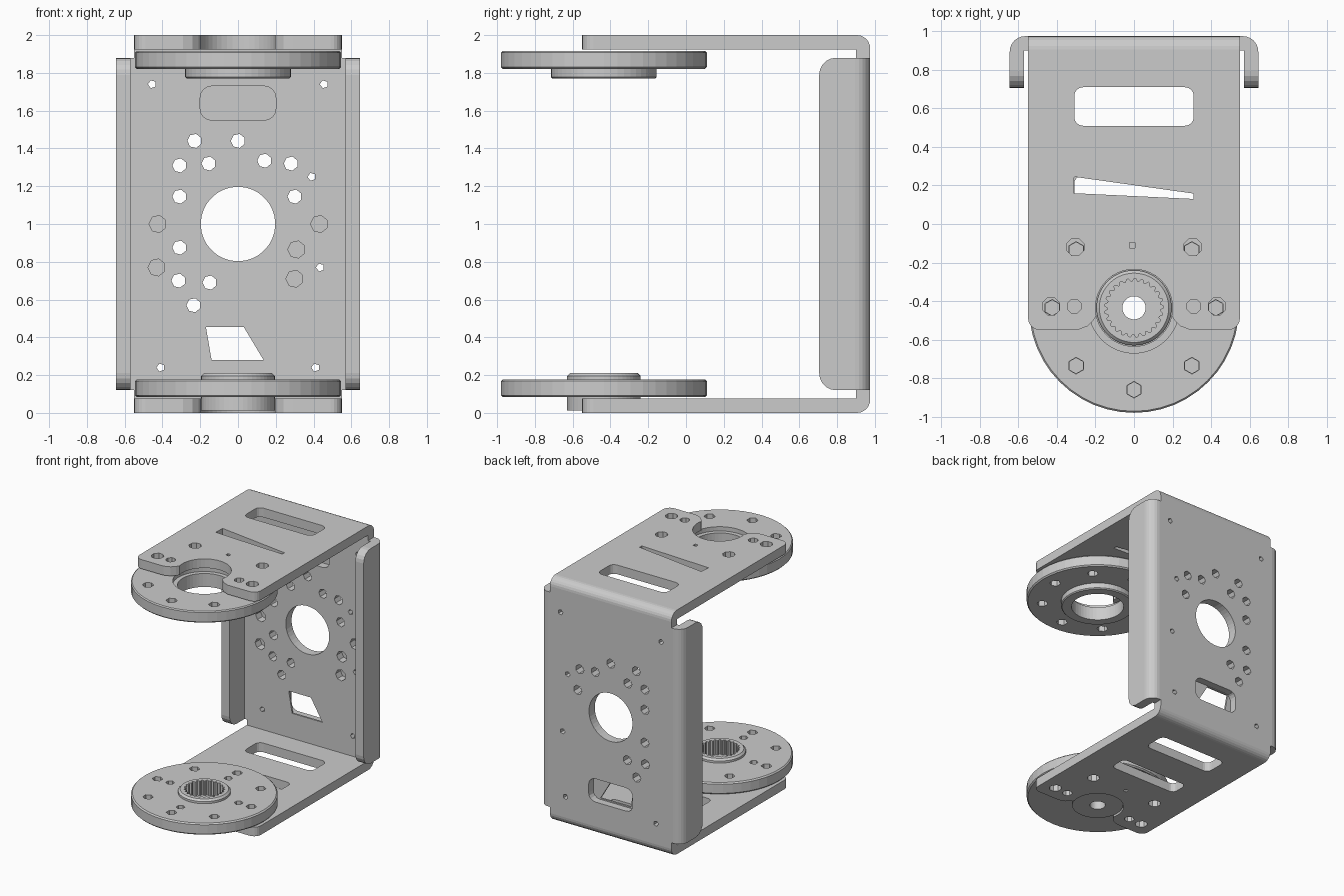
import bpy, bmesh
from math import sin, cos, radians, pi

if "Cube" in bpy.data.objects:
    bpy.data.objects.remove(bpy.data.objects["Cube"])

CY = -0.435  # y of the pivot axis


def finish(name, bm):
    bmesh.ops.recalc_face_normals(bm, faces=bm.faces)
    me = bpy.data.meshes.new(name)
    bm.to_mesh(me)
    bm.free()
    ob = bpy.data.objects.new(name, me)
    bpy.context.collection.objects.link(ob)
    return ob


def arc(cx, cy, r, a0, a1, n=6):
    return [(cx + r * cos(radians(a0 + (a1 - a0) * i / n)),
             cy + r * sin(radians(a0 + (a1 - a0) * i / n))) for i in range(n + 1)]


def circle(cx, cy, r, n=8):
    return [(cx + r * cos(2 * pi * (i + .5) / n), cy + r * sin(2 * pi * (i + .5) / n)) for i in range(n)]


def slot(x0, x1, y0, y1, r, n=4):
    return (arc(x1 - r, y0 + r, r, -90, 0, n) + arc(x1 - r, y1 - r, r, 0, 90, n) +
            arc(x0 + r, y1 - r, r, 90, 180, n) + arc(x0 + r, y0 + r, r, 180, 270, n))


def prism(name, pts, axis, a, b):
    """Extrude a 2D outline along one axis from a to b."""
    bm = bmesh.new()
    place = {'x': lambda p, d: (d, p[0], p[1]), 'y': lambda p, d: (p[0], d, p[1]),
             'z': lambda p, d: (p[0], p[1], d)}[axis]
    lo = [bm.verts.new(place(p, a)) for p in pts]
    hi = [bm.verts.new(place(p, b)) for p in pts]
    bm.faces.new(lo)
    bm.faces.new(hi)
    for i in range(len(pts)):
        j = (i + 1) % len(pts)
        bm.faces.new((lo[i], lo[j], hi[j], hi[i]))
    return finish(name, bm)


def lathe(name, prof, n=48):
    """Revolve a closed (radius, z) profile about the pivot axis."""
    bm = bmesh.new()
    rings = [[bm.verts.new((r * cos(2 * pi * i / n), CY + r * sin(2 * pi * i / n), z))
              for r, z in prof] for i in range(n)]
    m = len(prof)
    for i in range(n):
        p, q = rings[i], rings[(i + 1) % n]
        for k in range(m):
            bm.faces.new((p[k], q[k], q[(k + 1) % m], p[(k + 1) % m]))
    return finish(name, bm)


def round_edges(ob, axis, y, r):
    """Round the edges that run along an axis at a given y."""
    bm = bmesh.new()
    bm.from_mesh(ob.data)
    es = [e for e in bm.edges if all(abs(v.co.y - y) < 1e-4 for v in e.verts)
          and abs((e.verts[0].co - e.verts[1].co).normalized()[axis]) > .99]
    bmesh.ops.bevel(bm, geom=es, offset=r, offset_type='OFFSET', segments=5, profile=.5, affect='EDGES')
    bm.to_mesh(ob.data)
    bm.free()


def cut(ob, pts, axis, a, b):
    c = prism("cutter", pts, axis, a, b)
    c.hide_render = True
    m = ob.modifiers.new("cut", 'BOOLEAN')
    m.operation, m.solver, m.object = 'DIFFERENCE', 'EXACT', c
    bpy.context.view_layer.objects.active = ob
    bpy.ops.object.modifier_apply(modifier=m.name)
    bpy.data.objects.remove(c)


# U-shaped bracket: bottom arm, back plate and top arm
half = [(.9, .075), (-.55, .075), (-.55, 0)] + arc(.905, .07, .07, -90, 0)
bracket = prism("bracket", half + [(y, 2 - z) for y, z in reversed(half)], 'x', -.55, .55)
round_edges(bracket, 2, -.55, .06)

# hub notch, slots and screw holes in both arms
side = [(.29, -.7), (.29, -.549), (.24, -.53), (.21, -.5)]
notch = side + arc(0, CY, .2, -12, 192, 24) + [(-x, y) for x, y in reversed(side)]
for top in (False, True):
    a, b = (1.8, 2.1) if top else (-.1, .2)
    cut(bracket, notch, 'z', a, b)
    cut(bracket, slot(-.31, .31, .51, .71, .045), 'z', a, b)
    if top:  # tapered sliver slot
        cut(bracket, [(-.31, .245), (-.315, .16), (.31, .13), (.31, .158)], 'z', a, b)
    else:
        cut(bracket, slot(-.31, .31, .1, .25, .04), 'z', a, b)
    for s in (-1, 1):
        for x, y, r in ((.305, -.12, .048), (.43, CY + .008, .048), (.31, CY + .008, .038)):
            cut(bracket, circle(s * x, y, r), 'z', a, b)
    cut(bracket, circle(-.01, -.11, .02, 4), 'z', a, b)

# back plate: centre bore, through holes, shallow pockets
cut(bracket, circle(0, 1, .197, 40), 'y', .8, 1.1)
through = [(0, 1.44), (-.31, 1.31), (-.155, 1.32), (.14, 1.335), (.28, 1.32), (-.31, 1.145),
           (.3, 1.145), (-.31, .875), (-.315, .7), (-.15, .69), (-.235, .57), (-.23, 1.44)]
for x, z in through:
    cut(bracket, circle(x, z, .038, 7), 'y', .8, 1.1)
for x, z in ((.39, 1.25), (.435, .77), (-.455, 1.74), (.455, 1.74), (-.41, .24), (.41, .24)):
    cut(bracket, circle(x, z, .022, 5), 'y', .8, 1.1)
for x, z in ((-.425, 1), (.43, 1), (.31, .865), (.3, .71), (-.43, .77)):
    cut(bracket, circle(x, z, .046, 7), 'y', .8, .965)
cut(bracket, slot(-.2, .2, 1.55, 1.73, .06), 'y', .8, .965)
cut(bracket, [(-.17, .455), (.03, .455), (.135, .28), (-.14, .28)], 'y', .8, 1.1)
cut(bracket, slot(-.2, .2, .27, .46, .06), 'y', .915, 1.1)

# folded side flanges
for s, name in ((-1, "left_flange"), (1, "right_flange")):
    prof = ([(.55, .9), (.57, .9), (.57, .705), (.645, .705)] +
            arc(.565, .895, .08, 0, 90) + [(.55, .975)])
    fl = prism(name, [(s * x, y) for x, y in prof], 'z', .12, 1.88)
    round_edges(fl, 0, .705, .09)

# top bearing disc with stepped bore and ring underneath
top_disc = lathe("top_disc", [(.2, 1.77), (.272, 1.77), (.28, 1.778), (.28, 1.82), (.535, 1.82),
                              (.545, 1.83), (.545, 1.907), (.537, 1.915), (.235, 1.915),
                              (.235, 1.88), (.2, 1.88)])
# bottom splined horn
bottom_disc = lathe("bottom_disc", [(.06, .012), (.195, .012), (.195, .083), (.535, .083),
                                    (.545, .093), (.545, .168), (.535, .178), (.195, .178),
                                    (.195, .195), (.18, .21), (.06, .21)])
teeth = [((.152 if i % 4 < 2 else .137) * cos(2 * pi * i / 100),
          CY + (.152 if i % 4 < 2 else .137) * sin(2 * pi * i / 100)) for i in range(100)]
cut(bottom_disc, teeth, 'z', .09, .3)

# screw holes around both discs
for k in range(8):
    a = k * pi / 4
    x, y = .425 * cos(a), CY + .425 * sin(a)
    cut(top_disc, circle(x, y, .043, 6), 'z', 1.7, 2)
    cut(bottom_disc, circle(x, y, .04, 6), 'z', .1, .3)
    if k % 2 == 0:
        cut(bottom_disc, circle(.31 * cos(a), CY + .31 * sin(a), .033, 6), 'z', .1, .3)
